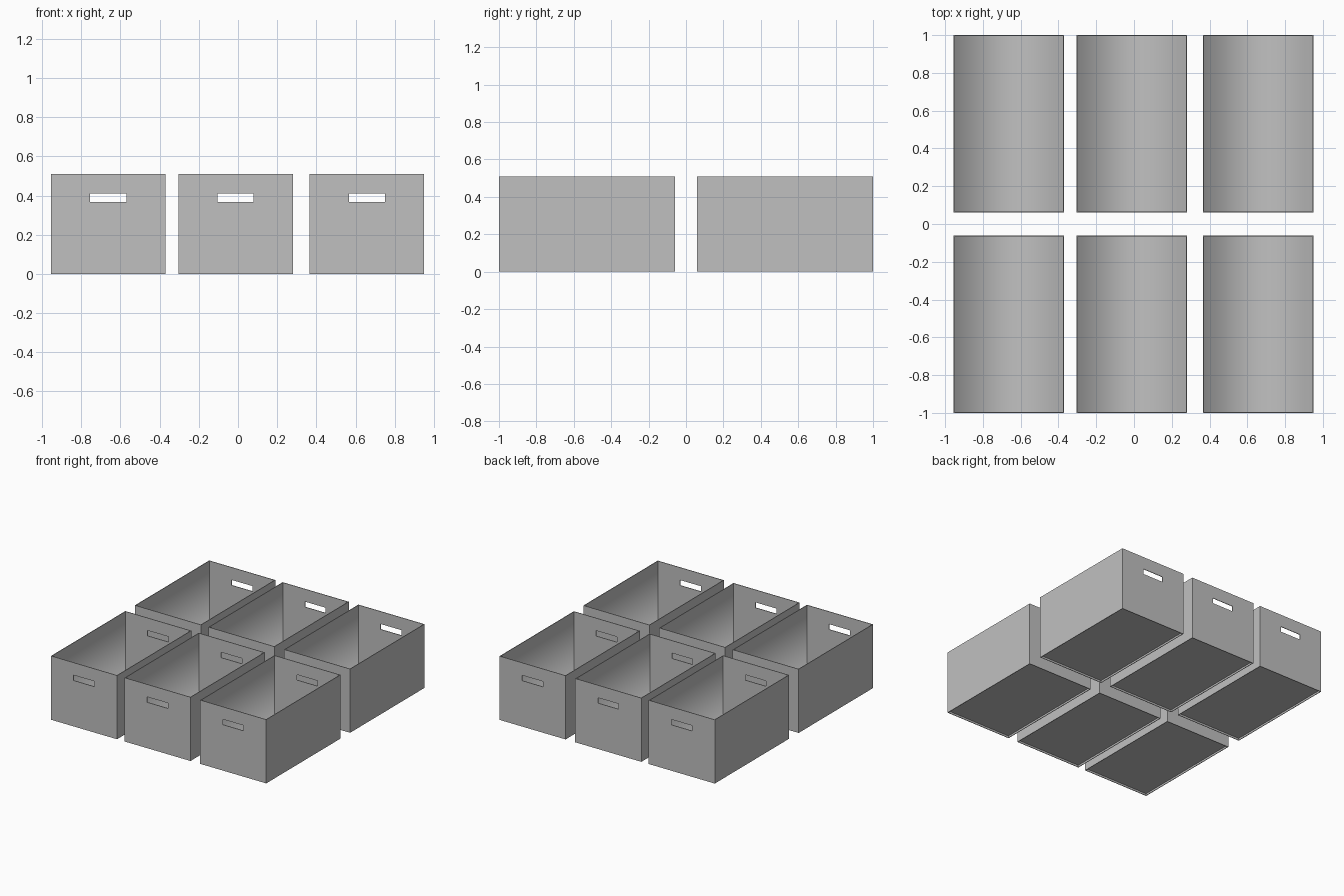
import bpy
import bmesh

if "Cube" in bpy.data.objects:
    bpy.data.objects.remove(bpy.data.objects["Cube"], do_unlink=True)

W, L, H, T = 0.2925, 0.47, 0.51, 0.005   # half width, half length, height, board
FLOOR = 0.015                            # recess under the floor
HOLE_W, HOLE_LOW, HOLE_TOP = 0.092, 0.367, 0.41

grey = bpy.data.materials.new("plain grey")
grey.use_nodes = True
colour = (0.53, 0.53, 0.53, 1)
grey.diffuse_color = colour
grey.node_tree.nodes["Principled BSDF"].inputs["Base Color"].default_value = colour


def add_object(name, bm, location):
    bmesh.ops.recalc_face_normals(bm, faces=bm.faces[:])
    mesh = bpy.data.meshes.new(name)
    bm.to_mesh(mesh)
    bm.free()
    mesh.materials.append(grey)
    obj = bpy.data.objects.new(name, mesh)
    obj.location = location
    bpy.context.collection.objects.link(obj)
    return obj


def extrude(bm, face, depth):
    new = bmesh.ops.extrude_face_region(bm, geom=[face] if not isinstance(face, list) else face)
    verts = [v for v in new["geom"] if isinstance(v, bmesh.types.BMVert)]
    bmesh.ops.translate(bm, verts=verts, vec=(0, depth, 0))


def trough(name, location):
    # Side walls and raised floor as one folded profile, run along the length
    w, f = W - T, FLOOR + T
    outline = [(-W, 0), (-W, H), (-w, H), (-w, f), (w, f), (w, H),
               (W, H), (W, 0), (w, 0), (w, FLOOR), (-w, FLOOR), (-w, 0)]
    bm = bmesh.new()
    face = bm.faces.new([bm.verts.new((x, T - L, z)) for x, z in outline])
    extrude(bm, face, 2 * (L - T))
    bmesh.ops.recalc_face_normals(bm, faces=bm.faces[:])
    # The inside is softly shaded from wall to floor
    for face in bm.faces:
        c, n = face.calc_center_median(), face.normal
        face.smooth = abs(n.y) < 0.5 and abs(c.x) < W - T / 2 and c.z > FLOOR + T / 2 and c.z < H - T / 2
    add_object(name, bm, location)


def end_panel(name, location):
    # Flat board with a slot-shaped handle hole
    xs, zs = (-W, -HOLE_W, HOLE_W, W), (0, HOLE_LOW, HOLE_TOP, H)
    bm = bmesh.new()
    grid = [[bm.verts.new((x, -T / 2, z)) for x in xs] for z in zs]
    faces = [bm.faces.new((grid[j][i], grid[j][i + 1], grid[j + 1][i + 1], grid[j + 1][i]))
             for j in range(3) for i in range(3) if (i, j) != (1, 1)]
    extrude(bm, faces, T)
    add_object(name, bm, location)


# Two rows of three open bins
for row, y in (("front", -0.53), ("back", 0.53)):
    for column, x in (("right", -0.6625), ("middle", -0.0125), ("left", 0.6575)):
        bin_name = f"{row}_{column}_bin"
        trough(f"{bin_name}_walls_and_floor", (x, y, 0))
        for end, side in (("front", -1), ("back", 1)):
            end_panel(f"{bin_name}_{end}_panel", (x, y + side * (L - T / 2), 0))
